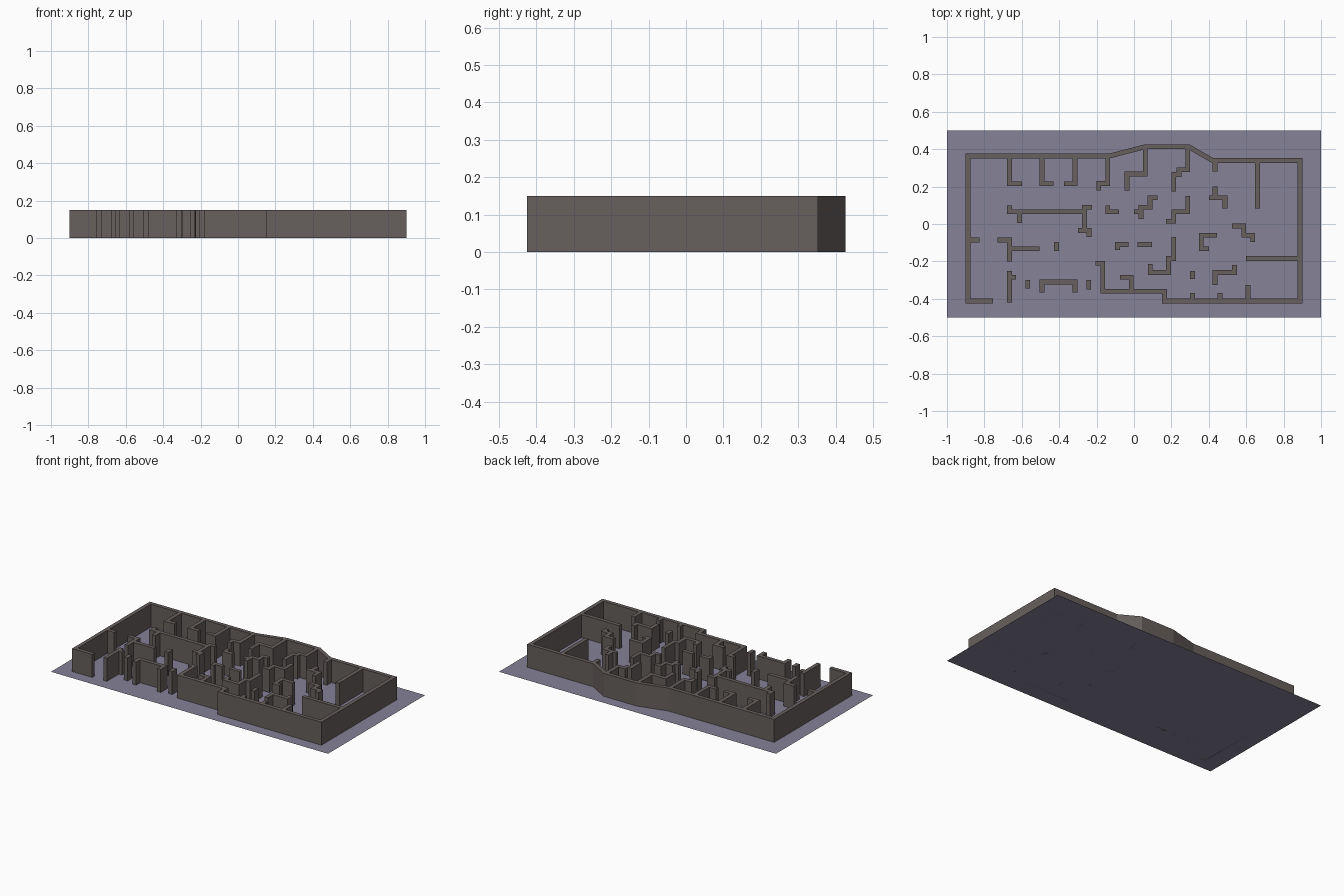
import bpy, bmesh
from mathutils import Vector

H, T = 0.15, 0.0255   # wall height and thickness


def material(name, rgb):
    m = bpy.data.materials.new(name)
    m.diffuse_color = (*rgb, 1)
    return m


WALL = material("wall_brown", (0.135, 0.115, 0.11))
FLOOR = material("floor_violet", (0.235, 0.225, 0.31))


def finish(name, bm, mat):
    me = bpy.data.meshes.new(name)
    bm.to_mesh(me)
    bm.free()
    ob = bpy.data.objects.new(name, me)
    me.materials.append(mat)
    bpy.context.collection.objects.link(ob)


def add_wall(bm, path):
    """Extrude a centreline into a wall with mitred corners."""
    pts = [Vector(p) for p in path]
    dirs = [(b - a).normalized() for a, b in zip(pts, pts[1:])]
    rings = []
    for i, p in enumerate(pts):
        d0, d1 = dirs[max(i - 1, 0)], dirs[min(i, len(dirs) - 1)]
        n0, n1 = Vector((-d0.y, d0.x)), Vector((-d1.y, d1.x))
        m = (n0 + n1).normalized()
        off = m * (T / 2 / m.dot(n0))
        l, r = p + off, p - off
        rings.append([bm.verts.new((q.x, q.y, z))
                      for q, z in ((l, 0), (r, 0), (r, H), (l, H))])
    for a, b in zip(rings, rings[1:]):
        for k in range(4):
            j = (k + 1) % 4
            bm.faces.new((a[k], a[j], b[j], b[k]))
    bm.faces.new(rings[0][::-1])
    bm.faces.new(rings[-1])


def walls(name, paths):
    bm = bmesh.new()
    for p in paths:
        add_wall(bm, p)
    bmesh.ops.recalc_face_normals(bm, faces=bm.faces)
    finish(name, bm, WALL)


# Flat floor sheet
bm = bmesh.new()
bmesh.ops.create_grid(bm, x_segments=1, y_segments=1, size=1)
bmesh.ops.scale(bm, vec=(1, 0.5, 1), verts=bm.verts)
finish("floor", bm, FLOOR)

# Outer wall, running on into the front entrance
walls("outer_wall", [
    [(-.755, -.412), (-.887, -.412), (-.887, .363), (-.134, .363), (.06, .413),
     (.292, .413), (.42, .34), (.887, .34), (.887, -.412), (.1625, -.412),
     (.1625, -.36), (-.1675, -.36), (-.1675, -.21), (-.205, -.21)]])

# Room dividers hanging off the rear wall
walls("rear_room_walls", [
    [(-.665, .36), (-.665, .215), (-.60, .215)],
    [(-.4925, .36), (-.4925, .215), (-.43, .215)],
    [(-.315, .36), (-.315, .215), (-.375, .215)],
    [(-.14, .36), (-.14, .217), (-.188, .217), (-.188, .178)],
    [(.06, .41), (.06, .268), (-.038, .268), (-.038, .178)],
    [(.287, .41), (.287, .29), (.24, .29), (.24, .265), (.2125, .265), (.2125, .173)],
    [(.4325, .345), (.4325, .28)],
    [(.66, .345), (.66, .083)]])

# Free-standing partitions behind the middle
walls("inner_rear_walls", [
    [(.4325, .20), (.4325, .14), (.487, .14), (.487, .083)],
    [(.40, .14), (.4325, .14)],
    [(-.665, .10), (-.665, .065), (-.265, .065), (-.265, -.035), (-.24, -.035), (-.24, -.07)],
    [(-.265, .065), (-.265, .09), (-.225, .09)],
    [(-.30, -.035), (-.265, -.035)],
    [(-.6125, .065), (-.6125, .005)],
    [(-.14, .10), (-.14, .065), (-.08, .065)],
    [(0, .065), (.037, .065)],
    [(.037, .027), (.037, .09), (.085, .09), (.085, .14), (.125, .14)],
    [(.287, .15), (.287, .065), (.2125, .065), (.2125, .015), (.17, .015)]])

# Free-standing partitions in front of the middle
walls("inner_front_walls", [
    [(-.887, -.085), (-.825, -.085)],
    [(-.73, -.085), (-.665, -.085), (-.665, -.20)],
    [(-.665, -.1325), (-.505, -.1325)],
    [(-.415, -.097), (-.415, -.145)],
    [(-.03, -.11), (-.0875, -.11), (-.0875, -.14)],
    [(-.10, -.11), (-.0875, -.11)],
    [(.02, -.11), (.095, -.11)],
    [(.2125, -.07), (.2125, -.185), (.185, -.185), (.185, -.26), (.087, -.26), (.087, -.215)],
    [(.445, -.06), (.36, -.06), (.36, -.1325), (.40, -.1325)],
    [(.525, -.01), (.587, -.01), (.587, -.06), (.635, -.06), (.635, -.095)],
    [(.60, -.185), (.887, -.185)]])

# Partitions along the front side
walls("front_room_walls", [
    [(.537, -.22), (.537, -.26), (.4325, -.26), (.4325, -.325)],
    [(.3125, -.25), (.3125, -.295)],
    [(.3125, -.37), (.3125, -.412)],
    [(.46, -.37), (.46, -.412)],
    [(.61, -.325), (.61, -.412)],
    [(-.665, -.25), (-.665, -.42)],
    [(-.665, -.285), (-.63, -.285)],
    [(-.5675, -.30), (-.5675, -.345)],
    [(-.4925, -.365), (-.4925, -.31), (-.315, -.31), (-.315, -.365)],
    [(-.2425, -.30), (-.2425, -.35)],
    [(-.075, -.285), (-.0145, -.285), (-.0145, -.36)]])
